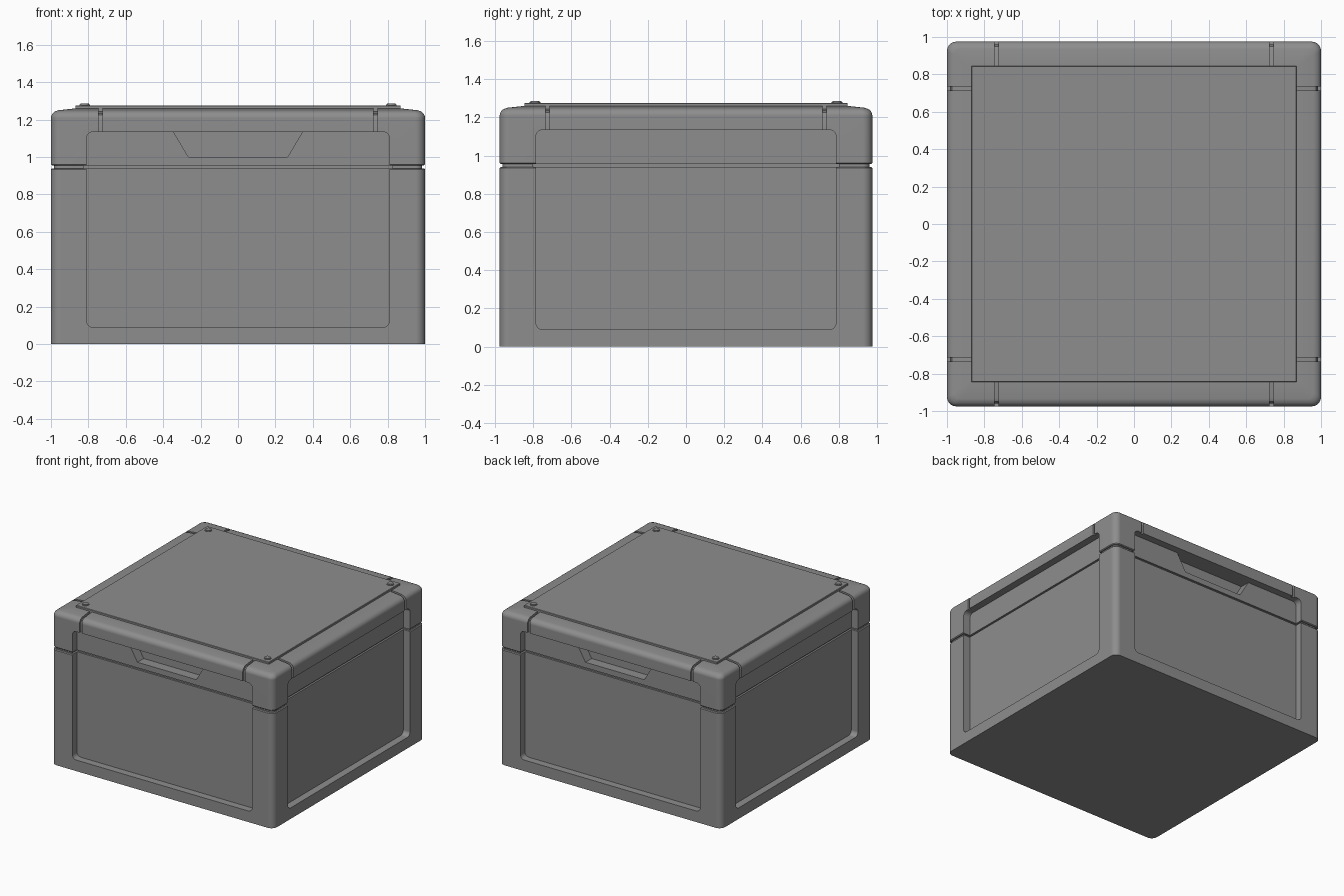
import bpy
import bmesh
from math import pi, cos, sin, radians
from mathutils import Matrix, Vector

if "Cube" in bpy.data.objects:
    bpy.data.objects.remove(bpy.data.objects["Cube"], do_unlink=True)

HX, HY = 1.0, 0.975          # half width and half depth
SEAM = (0.94, 0.955)         # gap between base and lid
RECESS = 0.06                # depth of the side panels

grey = bpy.data.materials.new("mid_grey_plastic")
grey.use_nodes = True
colour = (0.27, 0.27, 0.27, 1)
grey.diffuse_color = colour
grey.node_tree.nodes["Principled BSDF"].inputs["Base Color"].default_value = colour


def finish_mesh(name, bm):
    bmesh.ops.recalc_face_normals(bm, faces=bm.faces)
    mesh = bpy.data.meshes.new(name)
    bm.to_mesh(mesh)
    bm.free()
    mesh.materials.append(grey)
    obj = bpy.data.objects.new(name, mesh)
    bpy.context.collection.objects.link(obj)
    return obj


def rounded_rect(cx, cy, hx, hy, r, steps=6):
    """Corner points of a rounded rectangle, counter-clockwise."""
    pts = []
    for k, (sx, sy) in enumerate([(1, 1), (-1, 1), (-1, -1), (1, -1)]):
        for i in range(steps + 1):
            a = (k + i / steps) * pi / 2
            pts.append((cx + sx * (hx - r) + r * cos(a),
                        cy + sy * (hy - r) + r * sin(a)))
    return pts


def loft(name, rings, hx=HX, hy=HY):
    """Stack rounded rectangles given as (inset, height, corner radius)."""
    bm = bmesh.new()
    loops = [[bm.verts.new((x, y, z)) for x, y in
              rounded_rect(0, 0, hx - inset, hy - inset, r)]
             for inset, z, r in rings]
    n = len(loops[0])
    for low, high in zip(loops, loops[1:]):
        for i in range(n):
            j = (i + 1) % n
            bm.faces.new((low[i], low[j], high[j], high[i]))
    bm.faces.new(loops[0][::-1])
    bm.faces.new(loops[-1])
    return finish_mesh(name, bm)


def prism(name, points, direction, turn):
    """Extrude a flat outline and turn it about the vertical axis."""
    bm = bmesh.new()
    face = bm.faces.new([bm.verts.new(p) for p in points])
    grown = bmesh.ops.extrude_face_region(bm, geom=[face])["geom"]
    bmesh.ops.translate(bm, vec=Vector(direction),
                        verts=[v for v in grown if isinstance(v, bmesh.types.BMVert)])
    bm.transform(Matrix.Rotation(turn * pi / 2, 4, "Z"))
    obj = finish_mesh(name, bm)
    obj.hide_render = True
    return obj


def select_only(obj):
    bpy.ops.object.select_all(action="DESELECT")
    obj.select_set(True)
    bpy.context.view_layer.objects.active = obj


def carve(obj, cutters):
    select_only(obj)
    for cutter in cutters:
        mod = obj.modifiers.new("cut", "BOOLEAN")
        mod.operation = "DIFFERENCE"
        mod.solver = "EXACT"
        mod.object = cutter
        bpy.ops.object.modifier_apply(modifier=mod.name)


def smooth(obj):
    select_only(obj)
    bpy.ops.object.shade_smooth_by_angle(angle=radians(35))
    mod = obj.modifiers.new("even_normals", "WEIGHTED_NORMAL")
    mod.keep_sharp = True


# Main solids
base = loft("base", [(0, 0, 0.05), (0, SEAM[0] - 0.006, 0.05), (0.006, SEAM[0], 0.044)])
rim = [(0.04 * (1 - cos(a)), 1.208 + 0.04 * sin(a), 0.05 - 0.02 * (1 - cos(a)))
       for a in [i * pi / 12 for i in range(6)]]
lid = loft("lid", [(0.006, SEAM[0] + 0.015, 0.044), (0, SEAM[1] + 0.006, 0.05)]
           + rim + [(0.04, 1.25, 0.03), (0.13, 1.26, 0.01)])
core = loft("seam_core", [(0.015, 0.92, 0.035), (0.015, 0.975, 0.035)])

# Cutters for each of the four sides
panels, wide_panels, grips, straps = [], [], [], []
for turn in range(4):
    front = turn % 2 == 0
    half, dist = (0.81, HY) if front else (0.785, HX)
    outer = -dist - 0.1
    for store, grow in ((panels, 0), (wide_panels, 0.015)):
        outline = rounded_rect(0, 0.6125, half + grow, 0.5225 + grow, 0.035)
        store.append(prism("panel_cutter", [(x, outer, z) for x, z in outline],
                           (0, 0.1 + RECESS + grow, 0), turn))
    if front:
        outline = [(-0.265, 1.0), (0.265, 1.0), (0.345, 1.135), (-0.345, 1.135)]
        grips.append(prism("grip_cutter", [(x, outer, z) for x, z in outline],
                           (0, 0.1 + RECESS + 0.08, 0), turn))
    # Narrow groove running up the lid wall and over its rim
    path = [(-0.1, 1.12), (0.016, 1.12), (0.016, 1.205), (0.026, 1.226),
            (0.045, 1.235), (0.135, 1.244), (0.135, 1.4), (-0.1, 1.4)]
    for side in (-1, 1):
        x = side * (0.735 if front else 0.725) - 0.01
        straps.append(prism("strap_cutter", [(x, -dist + d, z) for d, z in path],
                            (0.02, 0, 0), turn))

carve(base, panels)
carve(lid, panels + grips + straps)
carve(core, wide_panels)
for cutter in panels + wide_panels + grips + straps:
    bpy.data.objects.remove(cutter, do_unlink=True)

# Raised top plate
plate = loft("top_plate", [(0.13, 1.24, 0.006), (0.13, 1.273, 0.006), (0.133, 1.276, 0.004)])

for part in (base, lid, core, plate):
    smooth(part)

# Screw heads in the plate corners
for x, side in ((-0.82, "right"), (0.82, "left")):
    for y, end in ((-0.79, "front"), (0.79, "back")):
        bm = bmesh.new()
        bmesh.ops.create_cone(bm, cap_ends=True, segments=24, radius1=0.028,
                              radius2=0.028, depth=0.025)
        top = [e for e in bm.edges if all(v.co.z > 0 for v in e.verts)]
        bmesh.ops.bevel(bm, geom=top, offset=0.005, segments=2, affect="EDGES")
        bmesh.ops.translate(bm, verts=bm.verts, vec=(x, y, 1.2725))
        smooth(finish_mesh(f"screw_{end}_{side}", bm))
